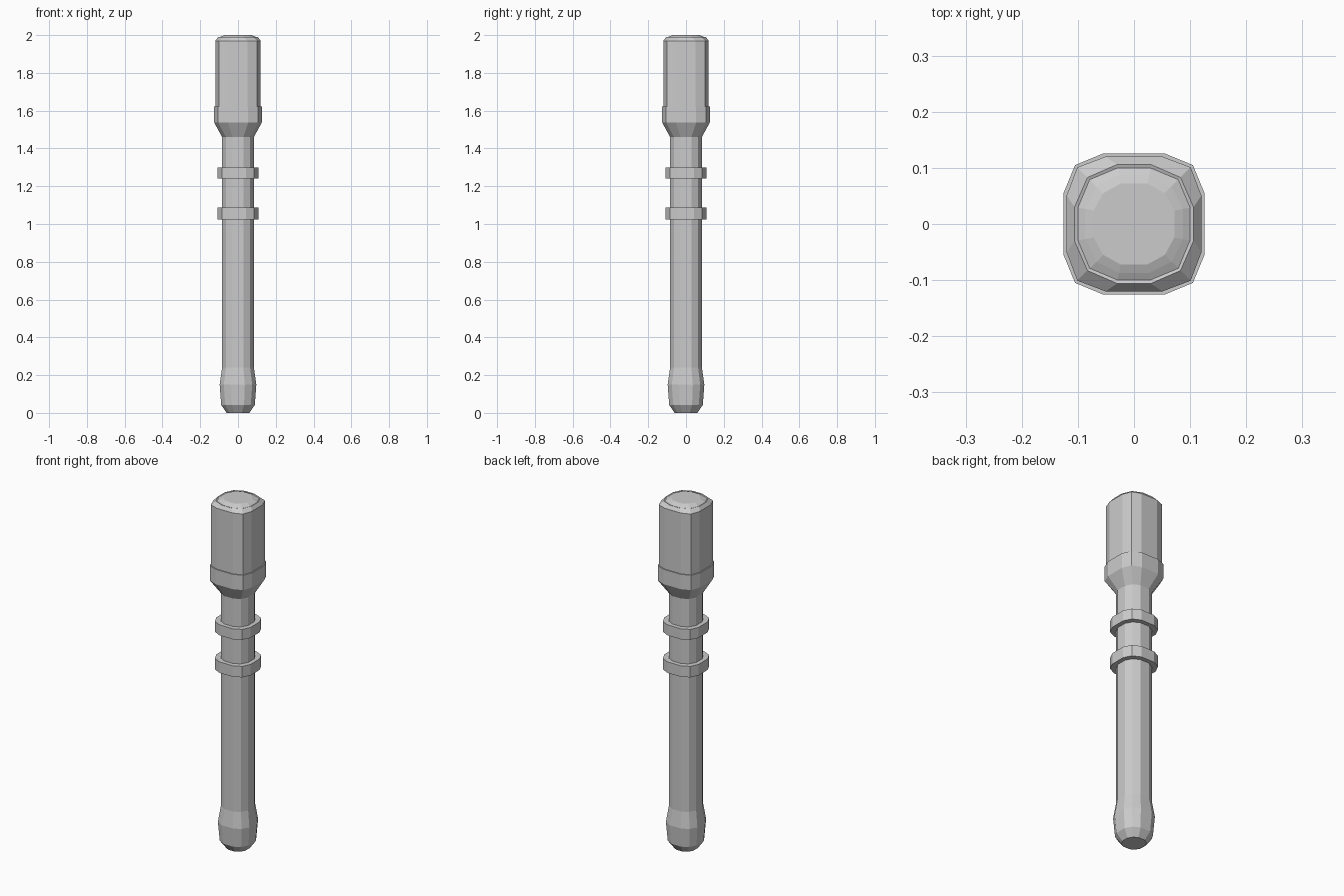
import bpy, bmesh

if "Cube" in bpy.data.objects:
    bpy.data.objects.remove(bpy.data.objects["Cube"])


def section(w, a, c):
    """Twelve-sided rounded square: half-width w, flat half-length a, corner at (c, c)."""
    pts = []
    x = [(w, -a), (w, a), (c, c)]
    for _ in range(4):
        pts += x
        x = [(-q, p) for p, q in x]
    return pts


def loft(name, rings, caps=True):
    """Skin a stack of (z, w, a, c) sections into a flat-shaded object."""
    bm = bmesh.new()
    loops = [[bm.verts.new((x, y, z)) for x, y in section(w, a, c)]
             for z, w, a, c in rings]
    for lo, hi in zip(loops, loops[1:]):
        for i in range(12):
            j = (i + 1) % 12
            bm.faces.new((lo[i], lo[j], hi[j], hi[i]))
    if caps:
        bm.faces.new(loops[0][::-1])
        bm.faces.new(loops[-1])
    mesh = bpy.data.meshes.new(name)
    bm.to_mesh(mesh)
    bm.free()
    obj = bpy.data.objects.new(name, mesh)
    bpy.context.collection.objects.link(obj)
    return obj


SHAFT = (0.084, 0.028, 0.064)
RING = (0.108, 0.042, 0.086)
COLLAR = (0.126, 0.054, 0.105)
HEAD = (0.120, 0.051, 0.101)

# Shaft with swollen foot
loft("shaft", [
    (0.0, 0.060, 0.020, 0.045),
    (0.042, 0.089, 0.032, 0.068),
    (0.15, 0.097, 0.036, 0.075),
    (0.24, *SHAFT),
    (1.465, *SHAFT),
])

# Two grip rings, open where they meet the shaft
for i, (z0, z1) in enumerate([(1.025, 1.088), (1.24, 1.30)]):
    loft(f"grip_ring_{i + 1}",
         [(z0, *SHAFT), (z0, *RING), (z1, *RING), (z1, *SHAFT)], caps=False)

# Flared collar and head with domed cap
loft("head", [
    (1.46, *SHAFT),
    (1.537, *COLLAR),
    (1.622, *COLLAR),
    (1.622, *HEAD),
    (1.97, *HEAD),
    (1.989, 0.106, 0.030, 0.083),
    (1.987, 0.100, 0.029, 0.079),
    (1.994, 0.087, 0.027, 0.067),
    (2.0, 0.072, 0.024, 0.055),
])
